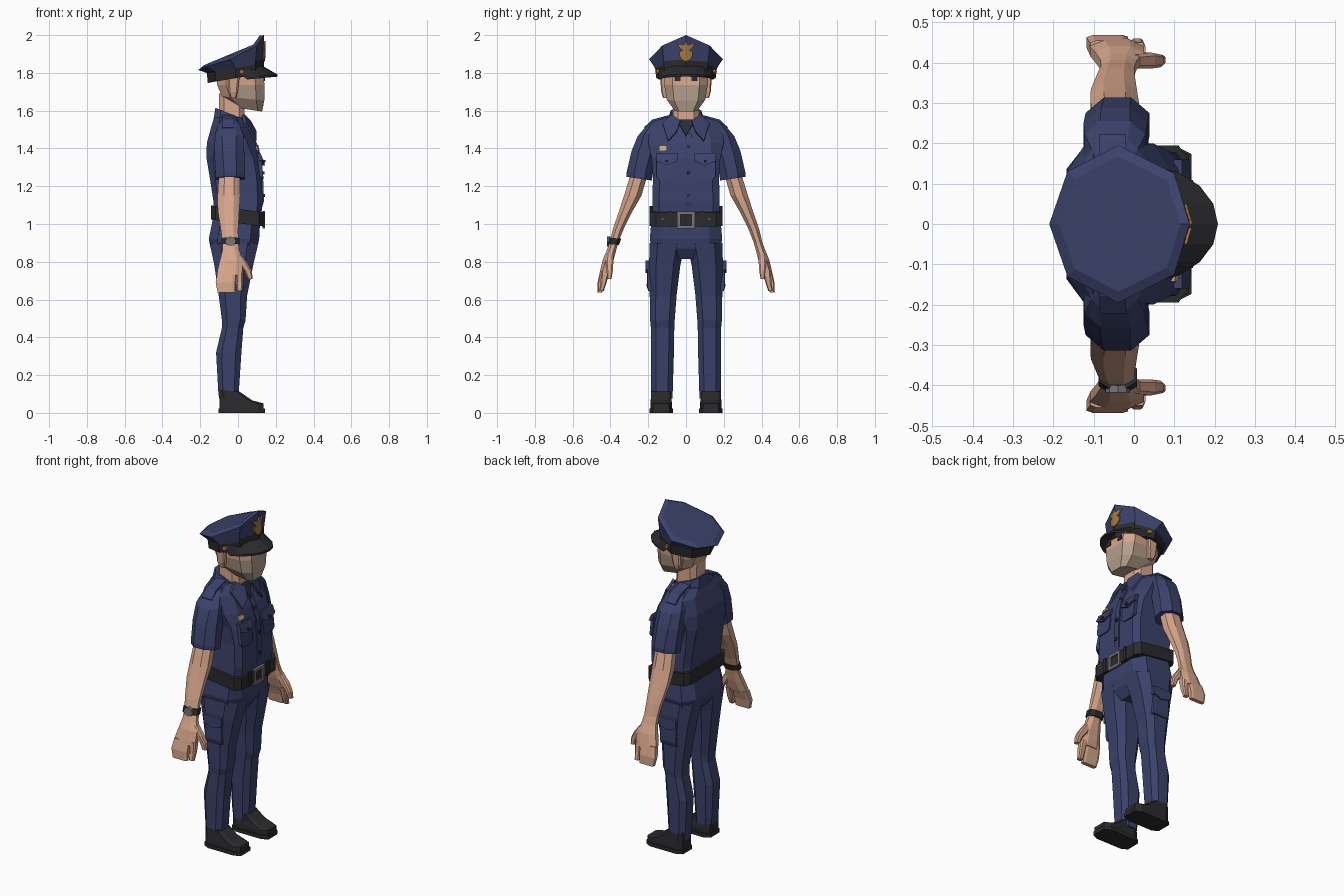
import bpy, bmesh, math
from mathutils import Vector


def mat(name, r, g, b):
    m = bpy.data.materials.new(name)
    m.diffuse_color = (r, g, b, 1)
    return m


NAVY = mat("navy cloth", 0.044, 0.054, 0.147)
BLACK = mat("black leather", 0.024, 0.024, 0.027)
SKIN = mat("skin", 0.68, 0.385, 0.26)
STUBBLE = mat("stubble", 0.46, 0.345, 0.26)
GOLD = mat("gold", 0.36, 0.19, 0.04)
STEEL = mat("steel", 0.18, 0.18, 0.19)
UNDER = mat("dark undershirt", 0.022, 0.024, 0.045)
TAN = mat("pale brass", 0.6, 0.42, 0.22)


def finish(name, bm, m, mirror=False):
    bmesh.ops.recalc_face_normals(bm, faces=bm.faces)
    me = bpy.data.meshes.new(name)
    bm.to_mesh(me)
    bm.free()
    me.materials.append(m)
    ob = bpy.data.objects.new(name, me)
    bpy.context.collection.objects.link(ob)
    if mirror:
        mod = ob.modifiers.new("mirror", 'MIRROR')
        mod.use_axis = (False, True, False)
    return ob


def loft(name, rings, m, mirror=False):
    """Skin a stack of equal-length point rings and cap both ends."""
    bm = bmesh.new()
    vs = [[bm.verts.new(p) for p in r] for r in rings]
    n = len(vs[0])
    for a, b in zip(vs, vs[1:]):
        for i in range(n):
            bm.faces.new((a[i], a[(i + 1) % n], b[(i + 1) % n], b[i]))
    bm.faces.new(vs[0])
    bm.faces.new(vs[-1])
    return finish(name, bm, m, mirror)


def ring(z, x0, x1, y0, y1, k=0.6, slope=0.0, slope_y=0.0):
    """Chamfered rectangle: eight points filling x0..x1, y0..y1."""
    cx, cy, rx, ry = (x0 + x1) / 2, (y0 + y1) / 2, (x1 - x0) / 2, (y1 - y0) / 2
    pts = [(1, -k), (1, k), (k, 1), (-k, 1), (-1, k), (-1, -k), (-k, -1), (k, -1)]
    return [(cx + u * rx, cy + v * ry, z + slope * u * rx + slope_y * v * ry) for u, v in pts]


def slab(name, pts, off, m, mirror=False):
    """Polygon pushed along a vector into a solid."""
    return loft(name, [pts, [tuple(Vector(p) + Vector(off)) for p in pts]], m, mirror)


def box(name, x0, x1, y0, y1, z0, z1, m, mirror=False):
    return slab(name, [(x0, y0, z0), (x1, y0, z0), (x1, y1, z0), (x0, y1, z0)],
                (0, 0, z1 - z0), m, mirror)


# Shirt body
loft("shirt_body", [ring(z, a, b, -h, h, k) for z, a, b, h, k in [
    (1.03, -.13, .122, .178, .8), (1.12, -.13, .13, .178, .8), (1.25, -.15, .126, .175, .8),
    (1.35, -.167, .118, .182, .75), (1.43, -.165, .092, .2, .65), (1.52, -.14, .045, .19, .6),
    (1.565, -.125, .02, .11, .6)]], NAVY)
slab("shirt_placket", [(.125, -.005, 1.08), (.137, -.005, 1.12), (.133, -.005, 1.25), (.125, -.005, 1.35),
     (.099, -.005, 1.43), (.075, -.005, 1.48), (.03, -.005, 1.48), (.1, -.005, 1.25)], (0, .035, 0), NAVY)
for i, (x, z) in enumerate([(.103, 1.41), (.135, 1.27), (.138, 1.15)]):
    box(f"shirt_button_{i}", x - .01, x + .005, .004, .02, z - .008, z + .008, UNDER)

# Collar: raised band, lapels and dark undershirt
loft("collar_band", [ring(1.53, -.13, .035, -.1, .1, .6, -.25), ring(1.585, -.12, .03, -.08, .08, .6, -.4)], NAVY)
slab("collar_lapel", [(.02, .075, 1.575), (.03, .125, 1.53), (.085, .095, 1.435), (.085, .05, 1.485),
     (.055, .03, 1.54)], (.014, 0, .006), NAVY, True)
slab("undershirt", [(.04, -.05, 1.55), (.04, .05, 1.55), (.084, 0, 1.465)], (.006, 0, .004), UNDER)

# Chest pockets and name bar
slab("chest_pocket", [(.11, .05, 1.25), (.11, .07, 1.235), (.11, .14, 1.235), (.11, .155, 1.25),
     (.1, .155, 1.35), (.1, .05, 1.35)], (.024, 0, 0), NAVY, True)
slab("chest_pocket_flap", [(.115, .045, 1.335), (.122, .1, 1.31), (.115, .16, 1.335), (.098, .16, 1.375),
     (.098, .045, 1.375)], (.021, 0, 0), NAVY, True)
box("pocket_button", .13, .146, .095, .109, 1.325, 1.339, UNDER, True)
slab("name_bar", [(.1, -.142, 1.39), (.106, -.1, 1.39), (.098, -.1, 1.412), (.092, -.142, 1.412)],
     (.009, 0, 0), TAN)

# Sleeves and shoulder straps
loft("sleeve", [ring(z, a, b, c, d, k, 0, s) for z, a, b, c, d, s, k in [
    (1.24, -.12, .038, .18, .314, .15, .42), (1.265, -.12, .038, .178, .314, .15, .42),
    (1.38, -.125, .033, .15, .288, .1, .45), (1.48, -.122, .028, .12, .255, -.2, .5),
    (1.53, -.105, .01, .1, .212, -.25, .55), (1.553, -.085, -.012, .1, .175, -.25, .6)]], NAVY, True)
slab("shoulder_strap", [(-.085, .085, 1.555), (-.085, .17, 1.535), (-.085, .215, 1.5), (-.085, .222, 1.512),
     (-.085, .178, 1.553), (-.085, .085, 1.578)], (.065, 0, 0), NAVY, True)

# Arms and hands
loft("arm", [ring(z, x - rx, x + rx, y - ry, y + ry, .45) for z, x, rx, y, ry in [
    (1.29, -.045, .055, .24, .045), (1.15, -.048, .06, .282, .046), (1.07, -.05, .057, .318, .036),
    (.97, -.045, .046, .36, .028), (.9, -.04, .042, .382, .023), (.86, -.038, .045, .395, .025),
    (.81, -.035, .06, .412, .029), (.755, -.042, .067, .428, .026), (.73, -.045, .066, .436, .023)]], SKIN, True)
loft("fingers", [ring(z, a, b, c, d, .7) for z, a, b, c, d in [
    (.75, -.108, -.012, .41, .455), (.69, -.118, -.015, .432, .468), (.638, -.108, -.015, .444, .468)]], SKIN, True)
loft("index_finger", [ring(z, a, b, c, d, .6) for z, a, b, c, d in [
    (.75, -.012, .028, .405, .45), (.69, -.01, .026, .42, .452), (.645, -.006, .022, .436, .46)]], SKIN, True)
loft("thumb", [ring(z, a, b, c, d, .6) for z, a, b, c, d in [
    (.84, -.02, .015, .385, .42), (.79, .0, .052, .385, .425), (.75, .035, .073, .388, .42),
    (.708, .052, .078, .395, .418)]], SKIN, True)

# Wristwatch
loft("watch_strap", [ring(z, -.088, .008, -y - .031, -y + .031, .5, 0, -.1)
                     for z, y in [(.892, .386), (.925, .374)]], BLACK)
loft("watch_face", [[(-.04 + .03 * math.cos(t), y, .908 + .026 * math.sin(t))
                     for t in [i * math.pi / 4 for i in range(8)]] for y in (-.4, -.418)], STEEL)

# Neck and head, stubble on the lower front of the face
loft("neck", [ring(1.48, -.1, .04, -.07, .07), ring(1.69, -.1, .03, -.068, .068)], SKIN)
head = loft("head", [ring(z, a, b, -h, h, .62, s) for z, a, b, h, s in [
    (1.605, -.0, .128, .06, -.15), (1.665, -.085, .139, .102, -.1), (1.735, -.11, .14, .115, 0),
    (1.782, -.112, .136, .118, .05), (1.83, -.1, .09, .1, .1)]], SKIN)
head.data.materials.append(STUBBLE)
for p in head.data.polygons:
    if p.center.z < 1.725 and p.center.x > .01:
        p.material_index = 1
loft("ear", [ring(z, a, b, .095, y, .7) for z, a, b, y in [
    (1.668, -.04, -.008, .122), (1.7, -.05, -.002, .131), (1.775, -.055, .008, .137)]], SKIN, True)
box("eyebrow", .13, .143, .03, .062, 1.757, 1.78, UNDER, True)


# Peaked cap: band, crown, visor, badge
def cap_ring(z, cx, rx, ry, slope):
    return [(cx + rx * math.cos(t), ry * math.sin(t), z + slope * rx * math.cos(t))
            for t in [i * math.pi / 4 for i in range(8)]]


loft("cap_band", [cap_ring(1.772, -.012, .148, .157, .17), cap_ring(1.845, -.015, .152, .166, .17)], BLACK)
half = [(.1, .125, 1.945), (-.04, .195, 1.872), (-.165, .13, 1.835)]
top = [(.138, 0, 2.0)] + half + [(-.21, 0, 1.815)] + [(x, -y, z) for x, y, z in reversed(half)]
inner = [(-.03 + (x + .03) * .86, y * .86, 1.895 + (z - 1.895) * .86 + .012) for x, y, z in top]
loft("cap_crown", [cap_ring(1.825, -.015, .15, .164, .17), top, inner], NAVY)
arc = [math.radians(a) for a in range(-80, 81, 20)]
edge_in = [(-.01 + .125 * math.cos(t), .15 * math.sin(t), 1.79 + .04 * math.cos(t)) for t in arc]
edge_out = [(.015 + .193 * math.cos(t), .147 * math.sin(t), 1.762 + .018 * math.cos(t)) for t in arc]
loft("cap_visor", [[a, b, (b[0], b[1], b[2] + .012), (a[0], a[1], a[2] + .016)]
                   for a, b in zip(edge_in, edge_out)], BLACK)
slab("cap_badge_shield", [(.137, 0, 1.86), (.133, .022, 1.87), (.129, .035, 1.89), (.129, .035, 1.915),
     (.138, 0, 1.922)], (.007, 0, 0), GOLD, True)
slab("cap_badge_wings", [(.138, 0, 1.915), (.131, .025, 1.922), (.124, .05, 1.955), (.13, .028, 1.952),
     (.136, .01, 1.948), (.138, 0, 1.97)], (.007, 0, 0), GOLD, True)
loft("cap_side_button", [[(.02 + .013 * math.cos(t), y - .3 * math.cos(t) * .013, 1.806 + .013 * math.sin(t))
                          for t in [i * math.pi / 3 for i in range(6)]] for y in (.135, .159)], GOLD, True)

# Belt with buckle and keepers
loft("belt", [ring(1.005, -.143, .136, -.194, .194, .82, -.13),
              ring(1.08, -.143, .136, -.194, .194, .82, -.13)], BLACK)
for n, y0, y1, z0, z1 in [("top", -.048, .048, 1.05, 1.066), ("bottom", -.048, .048, .975, .991),
                          ("left", .03, .048, .991, 1.05), ("right", -.048, -.03, .991, 1.05)]:
    box("buckle_" + n, .13, .144, y0, y1, z0, z1, STEEL)
box("belt_keeper", .13, .141, .075, .095, .983, 1.068, BLACK, True)
box("belt_stud", .13, .14, .118, .126, 1.02, 1.028, STEEL, True)

# Trousers
loft("hips", [ring(z, a, b, -h, h, .65) for z, a, b, h in [
    (.815, -.1, .06, .09), (.87, -.145, .1, .18), (.92, -.155, .112, .192), (1.03, -.132, .118, .182)]], NAVY)
loft("trouser_leg", [ring(z, a, b, c, d, .55) for z, a, b, c, d in [
    (.075, -.1, .0, .072, .182), (.12, -.105, .005, .07, .184), (.32, -.116, .018, .064, .186),
    (.45, -.085, .028, .062, .186), (.49, -.085, .04, .06, .19), (.62, -.102, .048, .05, .192),
    (.78, -.125, .08, .03, .196), (.9, -.15, .108, .006, .192)]], NAVY, True)
loft("cargo_pocket", [ring(z, -.075, .03, .165, y, .85) for z, y in [(.645, .2), (.67, .208), (.79, .206)]],
     NAVY, True)
slab("cargo_pocket_flap", [(-.08, .18, .76), (-.022, .18, .74), (.036, .18, .76), (.036, .18, .808),
     (-.08, .18, .808)], (0, .034, 0), NAVY, True)

# Shoes
loft("shoe", [ring(z, a, b, c, d, .7, s) for z, a, b, c, d, s in [
    (.018, -.097, .136, .074, .188, 0), (.05, -.097, .136, .074, .188, 0),
    (.075, -.098, .075, .078, .186, -.1), (.118, -.098, .008, .08, .184, -.1)]], BLACK, True)
loft("shoe_sole", [ring(z, -.102, .142, .068, .192, .7) for z in (0, .022)], BLACK, True)
